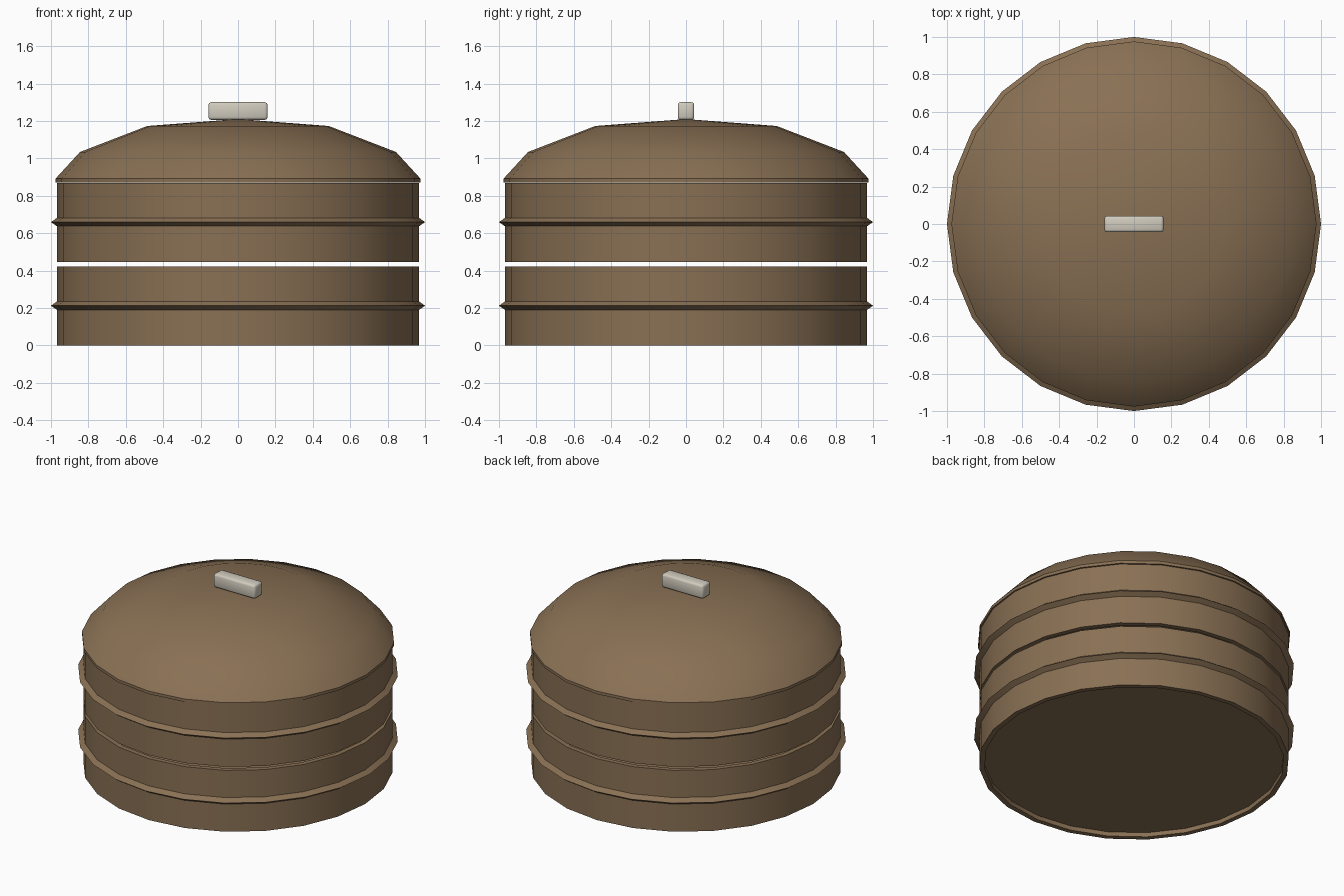
import bpy, bmesh
from math import cos, sin, tau, radians

SIDES = 24

default = bpy.data.objects.get("Cube")
if default:
    bpy.data.objects.remove(default, do_unlink=True)


def make_material(name, rgb):
    mat = bpy.data.materials.new(name)
    mat.use_nodes = True
    mat.diffuse_color = (*rgb, 1)
    mat.node_tree.nodes["Principled BSDF"].inputs["Base Color"].default_value = (*rgb, 1)
    return mat


def finish(bm, name, mat, angle=32):
    bmesh.ops.recalc_face_normals(bm, faces=bm.faces)
    mesh = bpy.data.meshes.new(name)
    bm.to_mesh(mesh)
    bm.free()
    mesh.materials.append(mat)
    obj = bpy.data.objects.new(name, mesh)
    bpy.context.collection.objects.link(obj)
    bpy.ops.object.select_all(action='DESELECT')
    obj.select_set(True)
    bpy.context.view_layer.objects.active = obj
    bpy.ops.object.shade_smooth_by_angle(angle=radians(angle))
    return obj


def lathe(name, profile, mat, z=0, angle=32):
    """Turn a (radius, height) profile around z; radius 0 makes a pole."""
    bm = bmesh.new()
    rings = []
    for r, h in profile:
        count = SIDES if r > 0 else 1
        rings.append([bm.verts.new((r * cos(tau * i / SIDES), r * sin(tau * i / SIDES), z + h))
                      for i in range(count)])
    for a, b in zip(rings, rings[1:]):
        for i in range(SIDES):
            j = (i + 1) % SIDES
            quad = [a[i % len(a)], a[j % len(a)], b[j % len(b)], b[i % len(b)]]
            bm.faces.new(list(dict.fromkeys(quad)))
    return finish(bm, name, mat, angle)


brown = make_material("bamboo brown", (0.25, 0.162, 0.088))
cream = make_material("pale cream", (0.64, 0.60, 0.51))

# Open baskets with a recessed floor and a pointed band around the wall
basket = [(0, 0.03), (0.935, 0.03), (0.935, 0), (0.968, 0),
          (0.968, 0.19), (1.0, 0.212), (0.968, 0.235),
          (0.968, 0.422), (0.935, 0.422), (0.935, 0.05), (0, 0.05)]
lathe("lower_basket", basket, brown)
lathe("upper_basket", basket, brown, 0.447)

# Domed lid, a thin shell
lid = [(0, 1.21), (0.485, 1.173), (0.845, 1.034), (0.976, 0.891), (0.976, 0.871),
       (0.945, 0.871), (0.945, 0.885), (0.825, 1.01), (0.475, 1.145), (0, 1.18)]
lathe("lid", lid, brown)

# Rounded bar handle
bm = bmesh.new()
bmesh.ops.create_cube(bm, size=1)
bmesh.ops.scale(bm, vec=(0.316, 0.088, 0.094), verts=bm.verts)
bmesh.ops.translate(bm, vec=(0, 0, 1.253), verts=bm.verts)
bmesh.ops.bevel(bm, geom=bm.edges[:], offset=0.014, segments=2, profile=0.5, affect='EDGES')
finish(bm, "lid_handle", cream, 50)
